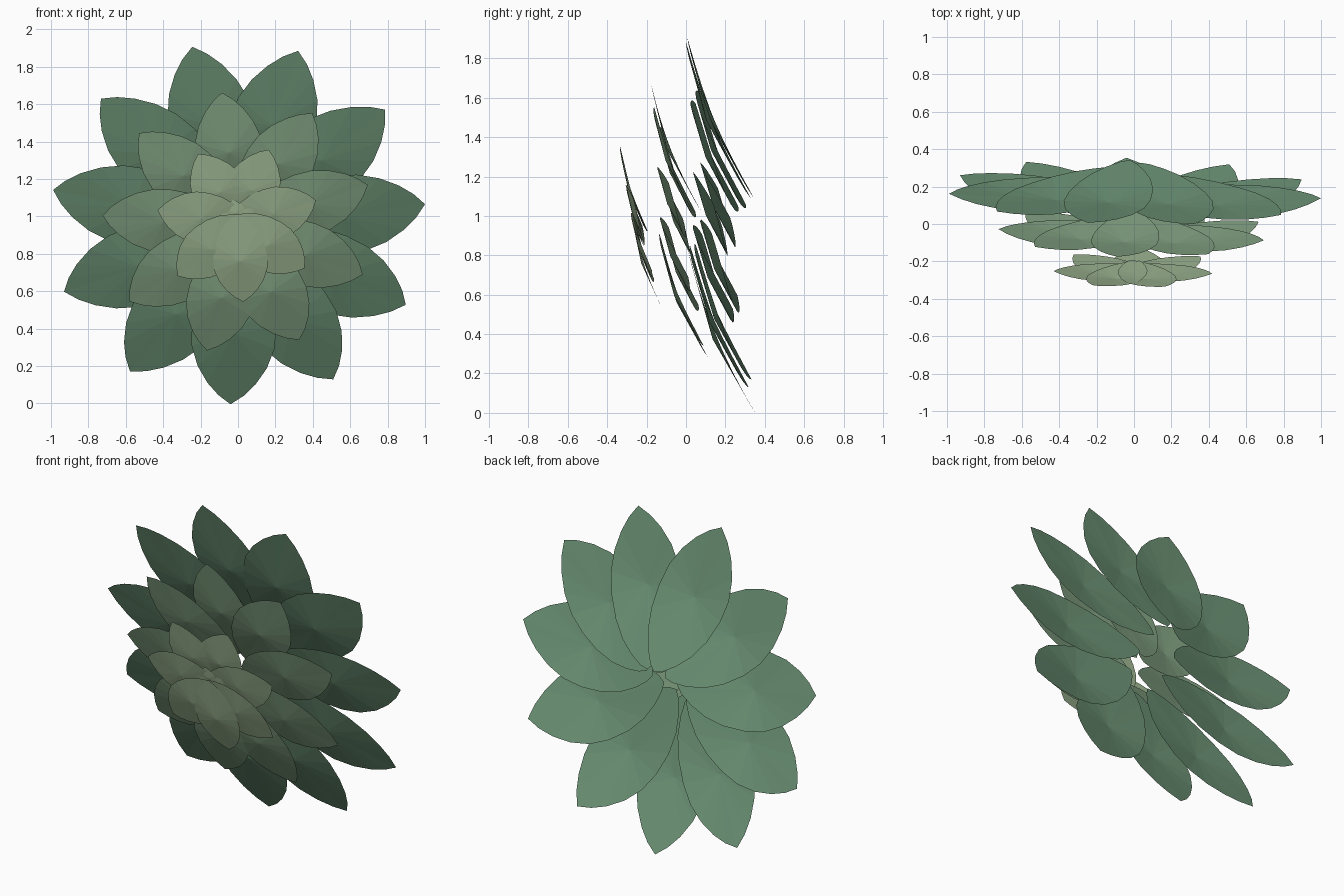
import bpy, math
from mathutils import Matrix, Vector

if "Cube" in bpy.data.objects:
    bpy.data.objects.remove(bpy.data.objects["Cube"])

# half-width of a leaf along its length (base to tip), as a share of the widest part
PROFILE = [(0.03, .2), (.1, .46), (.2, .72), (.33, .91), (.48, 1), (.62, .98),
           (.75, .82), (.86, .57), (.94, .3)]
CENTRE_Z = 0.965


def material(name, rgb):
    m = bpy.data.materials.new(name)
    m.diffuse_color = (*rgb, 1)
    m.use_nodes = True
    m.node_tree.nodes["Principled BSDF"].inputs["Base Color"].default_value = m.diffuse_color
    return m


def leaf(name, mat, angle, r0, r1, half, y, bulge, tilt, slope, yaw):
    """Thin bowed leaf: a curved outline fanned to a raised middle point."""
    length = r1 - r0
    side = [(t, w * half) for t, w in PROFILE]
    outline = [(0, 0)] + side + [(1, 0)] + [(t, -w) for t, w in reversed(side)]
    verts = [Vector(((t - .5) * length, -bulge * .7 * (1 - (2 * t - 1) ** 2), w))
             for t, w in outline]
    verts.append(Vector((0.02 * length, -bulge * 1.15, 0)))
    n = len(outline)
    faces = [(i, (i + 1) % n, n) for i in range(n)]
    # spin to its place in the ring, then lean about its own middle
    spin = Matrix.Rotation(-angle, 4, 'Y')
    lean = Matrix.Rotation(math.radians(tilt), 4, 'X')
    mid = (r0 + r1) / 2
    dx, dz = math.cos(angle) * mid, math.sin(angle) * mid
    place = Matrix.Translation((dx, y - slope * dz - yaw * dx, CENTRE_Z + dz))
    mesh = bpy.data.meshes.new(name)
    mesh.from_pydata([place @ lean @ spin @ v for v in verts], [], faces)
    mesh.materials.append(mat)
    ob = bpy.data.objects.new(name, mesh)
    bpy.context.collection.objects.link(ob)


# name, count, first angle, base radius, tip radius, half width, depth, bulge,
# leaf lean, slope and yaw of the whole ring, colour
RINGS = [
    ("outer_leaf", 11, 5.9, .10, 1.005, .226, .175, .05, 22.5, .01, .035, (.15, .29, .18)),
    ("middle_leaf", 9, 16.8, .04, .725, .18, -.033, .04, 21.5, .05, .035, (.23, .37, .23)),
    ("inner_leaf", 7, 16.5, -.06, .435, .145, -.235, .025, 18, .17, 0, (.34, .47, .29)),
    ("heart_leaf", 5, 30, -.02, .13, .05, -.245, .008, 18, .2, 0, (.36, .49, .30)),
]
for name, count, start, r0, r1, half, y, bulge, tilt, slope, yaw, rgb in RINGS:
    mat = material(name + "_green", rgb)
    for i in range(count):
        leaf(f"{name}_{i + 1}", mat, math.radians(start + 360 * i / count),
             r0, r1, half, y, bulge, tilt, slope, yaw)
